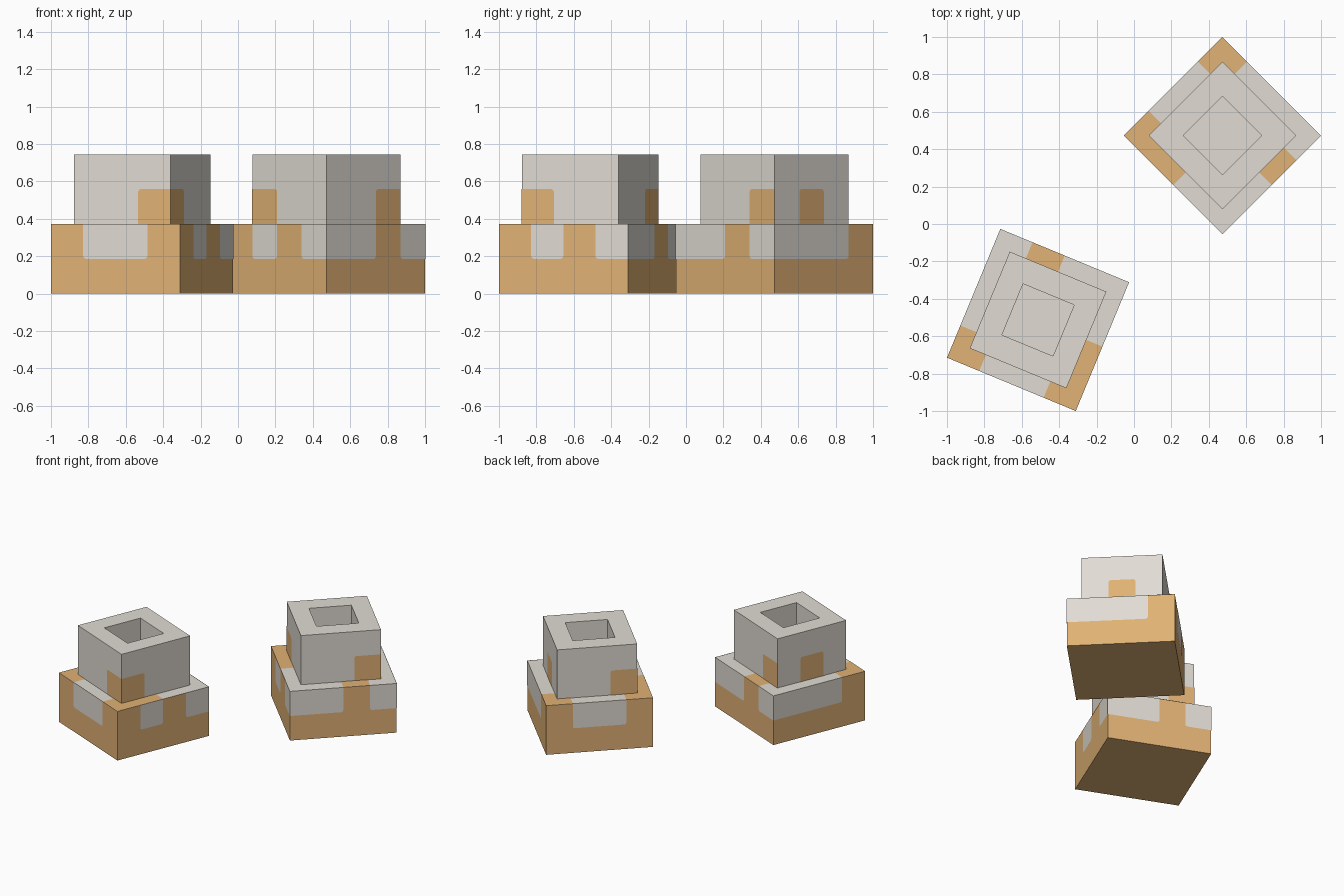
import bpy, bmesh, math
from mathutils import Matrix, Vector

if "Cube" in bpy.data.objects:
    bpy.data.objects.remove(bpy.data.objects["Cube"])

U = 0.1863          # grid unit: base is 4x4x2 units, upper block 3x3x2
LIFT = 0.0012       # height of painted plates above the surface
RADIUS = 0.016      # rounding of plate corners


def material(name, color):
    m = bpy.data.materials.new(name)
    m.diffuse_color = (*color, 1)
    m.use_nodes = True
    m.node_tree.nodes["Principled BSDF"].inputs["Base Color"].default_value = m.diffuse_color
    return m


tan = material("tan", (0.753, 0.445, 0.178))
grey = material("pale_grey", (0.753, 0.716, 0.658))


def to_mesh(bm, name, mats):
    me = bpy.data.meshes.new(name)
    bm.to_mesh(me)
    bm.free()
    for m in mats:
        me.materials.append(m)
    return me


def block(name, width, z0, mats):
    """Square block two units high standing at z0; returns bmesh."""
    bm = bmesh.new()
    bmesh.ops.create_cube(bm, size=1, matrix=Matrix.Translation((0, 0, z0 + U))
                          @ Matrix.Diagonal((width, width, 2 * U, 1)))
    bm.normal_update()
    return bm


def rounded_outline(x0, z0, x1, z1, rounded):
    """Rectangle outline; corners in 'rounded' (bl, br, tr, tl) get an arc."""
    corners = {"bl": (x0, z0, 180), "br": (x1, z0, 270),
               "tr": (x1, z1, 0), "tl": (x0, z1, 90)}
    cx, cz = (x0 + x1) / 2, (z0 + z1) / 2
    pts = []
    for key, (x, z, start) in corners.items():
        if key not in rounded:
            pts.append((x, z))
            continue
        ox = x + math.copysign(RADIUS, cx - x)
        oz = z + math.copysign(RADIUS, cz - z)
        for i in range(4):
            a = math.radians(start + 30 * i)
            pts.append((ox + RADIUS * math.cos(a), oz + RADIUS * math.sin(a)))
    return pts


def wall_plates(name, half, z0, z1, mat, patches, round_side):
    """Plates on the four walls; patches are (turns, from, to) in units."""
    bm = bmesh.new()
    for turns, a, b in patches:
        keys = [round_side + s for s, v in (("l", a), ("r", b)) if abs(v) < half]
        x0, x1 = (v * U + (math.copysign(LIFT, v) if abs(v) == half else 0) for v in (a, b))
        rot = Matrix.Rotation(math.radians(90 * turns), 3, 'Z')
        bm.faces.new([bm.verts.new(rot @ Vector((x, -half * U - LIFT, z)))
                      for x, z in rounded_outline(x0, z0, x1, z1, keys)])
    return to_mesh(bm, name, [mat])


# Base block: tan sides, pale top
bm = block("base", 4 * U, 0, None)
for f in bm.faces:
    f.material_index = 1 if f.normal.z > 0.5 else 0
base = to_mesh(bm, "base_block", [tan, grey])

# Upper block with a square flue sunk in its top
bm = block("upper", 3 * U, 2 * U, None)
bottom = [f for f in bm.faces if f.normal.z < -0.5]
bmesh.ops.delete(bm, geom=bottom, context='FACES_ONLY')
top = max(bm.faces, key=lambda f: f.calc_center_median().z)
bmesh.ops.inset_region(bm, faces=[top], thickness=U)
ext = bmesh.ops.extrude_face_region(bm, geom=[top])
bmesh.ops.translate(bm, vec=(0, 0, -U),
                    verts=[v for v in ext["geom"] if isinstance(v, bmesh.types.BMVert)])
if top.is_valid:
    bmesh.ops.delete(bm, geom=[top], context='FACES_ONLY')
upper = to_mesh(bm, "upper_block", [grey])

# Pale patches hanging down the base walls
base_patches = wall_plates("base_wall_patches", 2, U, 2 * U, grey,
                           [(0, -1, 1), (1, -1, 0), (1, 1, 2),
                            (2, -2, 0), (2, 1, 2), (3, -2, 1)], "b")

# Tan patches rising up the upper walls
upper_patches = wall_plates("upper_wall_patches", 1.5, 2 * U, 3 * U, tan,
                            [(0, 0.5, 1.5), (1, -1.5, -0.5),
                             (2, 0.5, 1.5), (3, -0.5, 0.5)], "t")

# Tan patches on the ledge around the upper block
bm = bmesh.new()
for x0, y0, x1, y1 in [(-2, -2, -1, -1.5), (-2, -1.5, -1.5, -1),
                       (1, -2, 2, -1.5), (1.5, -1.5, 2, 0), (-1, 1.5, 0, 2)]:
    bm.faces.new([bm.verts.new((x * U, y * U, 2 * U + LIFT))
                  for x, y in ((x0, y0), (x1, y0), (x1, y1), (x0, y1))])
ledge = to_mesh(bm, "ledge_patches", [tan])

# Two copies of the stacked pair
for label, x, y, angle in (("front_left", -0.513, -0.513, -22.5),
                           ("back_right", 0.473, 0.473, -135)):
    for me in (base, upper, base_patches, upper_patches, ledge):
        ob = bpy.data.objects.new(f"{label}_{me.name}", me)
        ob.location = (x, y, 0)
        ob.rotation_euler.z = math.radians(angle)
        bpy.context.collection.objects.link(ob)
